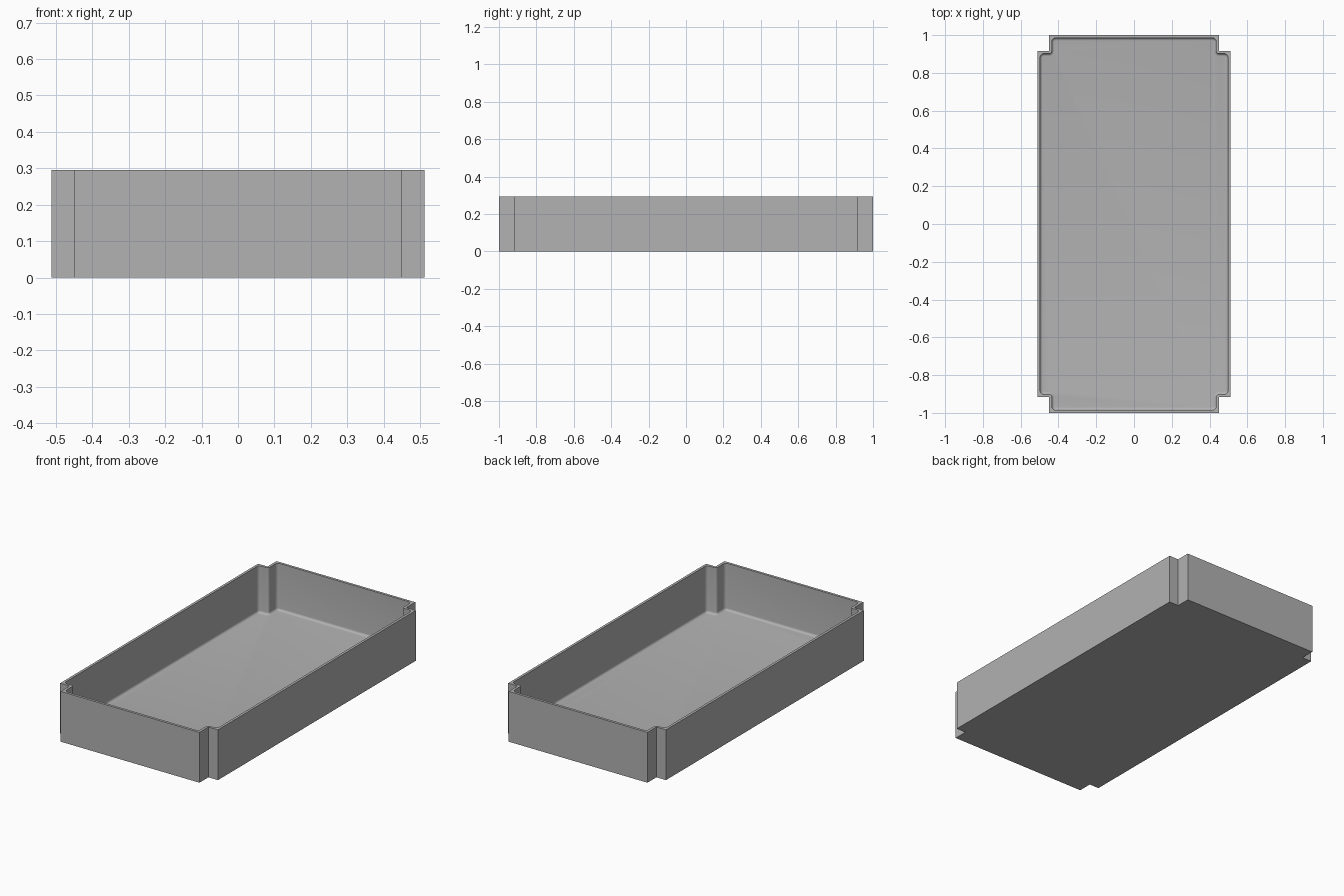
import bpy, bmesh
from math import sin, cos, pi

cube = bpy.data.objects.get("Cube")
if cube:
    bpy.data.objects.remove(cube, do_unlink=True)

HALF_X, HALF_Y, HEIGHT = 0.512, 1.0, 0.295
NOTCH_X, NOTCH_Y = 0.45, 0.917
WALL, FLOOR = 0.015, 0.02
ROUND, FILLET = 0.02, 0.014
STEPS = 5

grey = bpy.data.materials.new("plain_grey")
grey.use_nodes = True
colour = (0.445, 0.445, 0.445, 1)
grey.diffuse_color = colour
grey.node_tree.nodes["Principled BSDF"].inputs["Base Color"].default_value = colour


def corners(inset):
    """Twelve corners, each a list of points; rounded when inset from the outside."""
    x, y = HALF_X - inset, HALF_Y - inset
    nx, ny = NOTCH_X - inset, NOTCH_Y - inset
    result = []
    for sx, sy in ((1, 1), (-1, 1), (-1, -1), (1, -1)):
        quarter = []
        for px, py, side in ((x, ny, 1), (nx, ny, -1), (nx, y, 1)):
            if inset == 0:
                arc = [(px, py)]
            else:
                # outward corners tighten and notch corners widen with the inset
                r = ROUND + WALL - inset if side > 0 else inset
                cx, cy = px - side * r, py - side * r
                arc = []
                for i in range(STEPS + 1):
                    a = pi / 2 * i / STEPS
                    if side < 0:
                        a = 1.5 * pi - a
                    arc.append((cx + r * cos(a), cy + r * sin(a)))
            quarter.append([(sx * u, sy * v) for u, v in arc])
        if sx * sy < 0:
            quarter = [arc[::-1] for arc in quarter[::-1]]
        result += quarter
    return result


bm = bmesh.new()


def ring(inset, z):
    return [[bm.verts.new((u, v, z)) for u, v in arc] for arc in corners(inset)]


def flat(groups):
    return [v for group in groups for v in group]


def bridge(a, b):
    a, b = flat(a), flat(b)
    for i in range(len(a)):
        bm.faces.new((a[i - 1], a[i], b[i], b[i - 1]))


# Outer shell and underside
base, top = ring(0, 0), ring(0, HEIGHT)
bm.faces.new(flat(base)[::-1])
bridge(base, top)

# Rim between the square outside and the rounded inside
inner = ring(WALL, HEIGHT)
for k in range(len(top)):
    bm.faces.new((top[k - 1][0], top[k][0], inner[k][0], inner[k - 1][-1]))
    for i in range(STEPS):
        bm.faces.new((top[k][0], inner[k][i + 1], inner[k][i]))

# Inside wall, then a small fillet down to the floor
previous = inner
for i in range(STEPS + 1):
    a = pi / 2 * i / STEPS
    current = ring(WALL + FILLET * (1 - cos(a)), FLOOR + FILLET * (1 - sin(a)))
    bridge(previous, current)
    previous = current
bm.faces.new(flat(previous))

bmesh.ops.recalc_face_normals(bm, faces=bm.faces)
mesh = bpy.data.meshes.new("tray")
bm.to_mesh(mesh)
bm.free()
mesh.materials.append(grey)
tray = bpy.data.objects.new("tray", mesh)
bpy.context.collection.objects.link(tray)
bpy.ops.object.select_all(action="DESELECT")
tray.select_set(True)
bpy.context.view_layer.objects.active = tray
bpy.ops.object.shade_smooth_by_angle()
